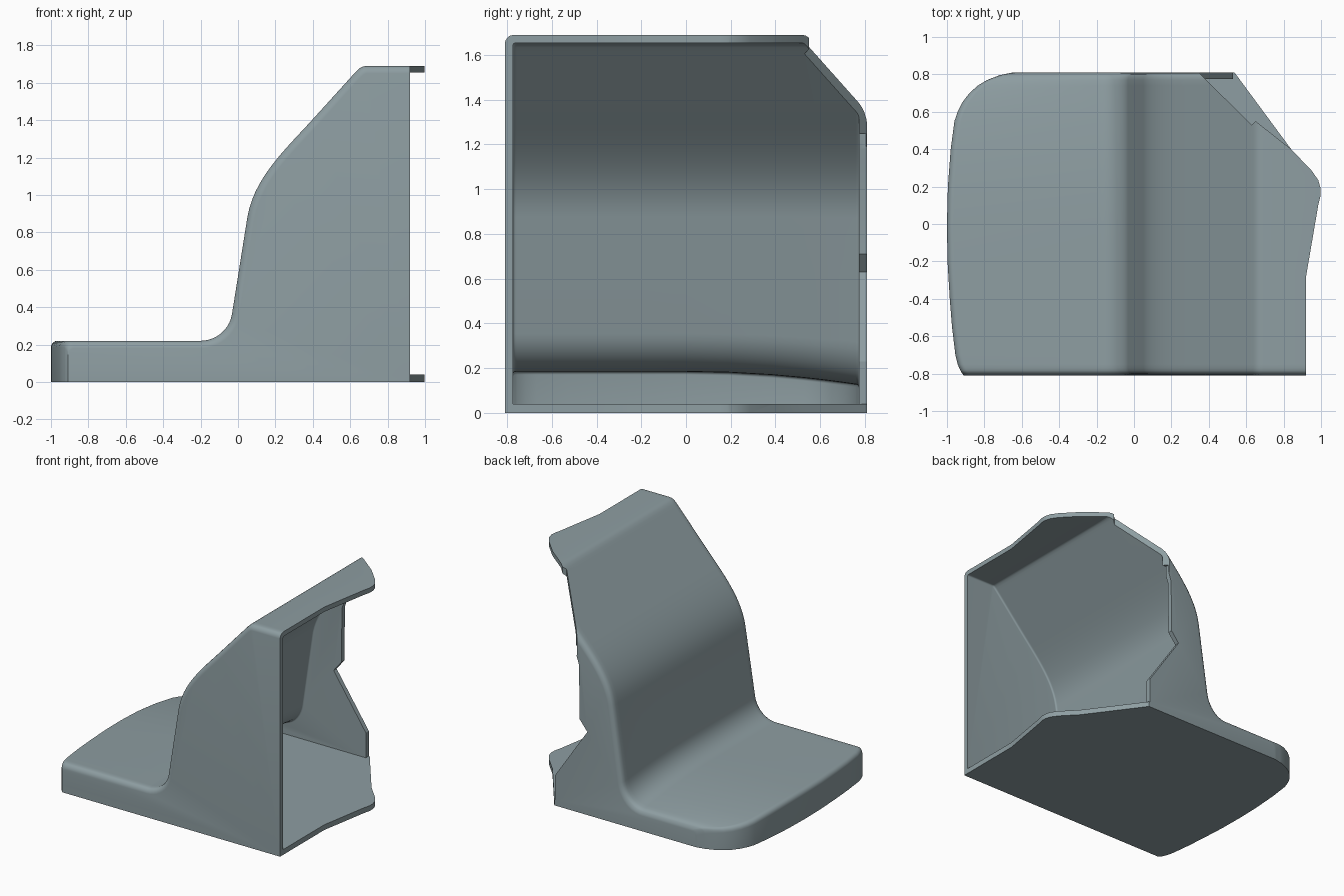
import bpy, bmesh, math
from mathutils import Vector
from mathutils.geometry import interpolate_bezier

if "Cube" in bpy.data.objects:
    bpy.data.objects.remove(bpy.data.objects["Cube"])

HALF = 0.81      # half depth
WALL = 0.036     # shell thickness

# left edge of the plan: (y, x)
LEFT = [(-.81, -.91), (-.79, -.925), (-.75, -.943), (-.7, -.955), (-.55, -.973),
        (-.4, -.985), (-.2, -.997), (0, -1), (.2, -.995), (.4, -.98), (.55, -.96),
        (.6, -.943), (.65, -.918), (.7, -.88), (.74, -.835), (.77, -.785),
        (.795, -.72), (.81, -.65)]


def left_x(y):
    for (y0, x0), (y1, x1) in zip(LEFT, LEFT[1:]):
        if y <= y1 + 1e-6:
            return x0 + (x1 - x0) * (y - y0) / (y1 - y0)
    return LEFT[-1][1]


# top line of the side profile, from the seat fillet up to the roof
line = []
for i in range(11):
    a = math.radians(-90 + 8 * i)
    line.append(Vector((-.2 + .17 * math.cos(a), .39 + .17 * math.sin(a))))
line += interpolate_bezier(Vector((.05, .88)), Vector((.085, 1.09)),
                           Vector((.25, 1.24)), Vector((.40, 1.405)), 14)
line += [Vector(p) for p in [(.615, 1.642), (.632, 1.66), (.65, 1.677), (.67, 1.687), (.69, 1.69), (1.3, 1.69)]]


def offset(t):
    """Profile line moved inwards by t."""
    out = []
    for i, p in enumerate(line):
        d = (line[min(i + 1, len(line) - 1)] - line[max(i - 1, 0)]).normalized()
        if i == 0:
            d = Vector((1, 0))
        if i == len(line) - 1:
            d = Vector((1, 0))
        out.append(p + Vector((d.y, -d.x)) * t)
    return out


def finish(name, bm):
    bmesh.ops.recalc_face_normals(bm, faces=bm.faces)
    me = bpy.data.meshes.new(name)
    bm.to_mesh(me)
    bm.free()
    ob = bpy.data.objects.new(name, me)
    bpy.context.collection.objects.link(ob)
    return ob


def loft(name, t, floor, r):
    """Closed body of profile slices along y, shrunk by t, end edges rounded by r."""
    half = HALF - t
    ys = {round(y * half / HALF, 5) for y, _ in LEFT}
    for d in (.07, .3, .6, 1):
        ys |= {round(half - d * r, 5), round(d * r - half, 5)}
    bm = bmesh.new()
    rings = []
    for y in sorted(ys):
        d = min(half - abs(y), r)
        e = r - math.sqrt(max(r * r - (r - d) ** 2, 0))
        drop = .06 * (max(y, 0) / .78) ** 2
        top = offset(t + e)
        lx = left_x(y * HALF / half) + t
        c = max(.035 - t * .6, .01)
        zt = top[0].y
        pts = [(1.3, floor), (lx, floor)]
        for k in range(6):                       # rounded left rim
            a = math.radians(18 * k)
            pts.append((lx + c - c * math.cos(a), zt - c + c * math.sin(a)))
        pts += [(p.x, p.y) for p in top]
        ring = []
        for x, z in pts:
            w = min(max((.6 - z) / .38, 0), 1) if z > floor else 0
            ring.append(bm.verts.new((x, y, z - drop * w)))
        rings.append(ring)
    n = len(rings[0])
    for a, b in zip(rings, rings[1:]):
        for i in range(n):
            j = (i + 1) % n
            bm.faces.new((a[i], a[j], b[j], b[i]))
    bm.faces.new(rings[0])
    bm.faces.new(rings[-1])
    return finish(name, bm)


def prism(name, pts, axis, lo, hi):
    """Polygon extruded along z (plan points) or y (side points)."""
    bm = bmesh.new()
    put = (lambda p, h: (p[0], p[1], h)) if axis == 'Z' else (lambda p, h: (p[0], h, p[1]))
    a = [bm.verts.new(put(p, lo)) for p in pts]
    b = [bm.verts.new(put(p, hi)) for p in pts]
    bm.faces.new(a)
    bm.faces.new(b)
    for i in range(len(pts)):
        j = (i + 1) % len(pts)
        bm.faces.new((a[i], a[j], b[j], b[i]))
    return finish(name, bm)


# curved hollow shell
shell = loft("curved_shell", 0, 0, .04)
cavity = loft("cavity_cutter", WALL, .04, .012)

# outline of the open right side
side = prism("side_cutter", [(.92, -1), (.92, -.28), (.985, .1), (.997, .15), (.998, .19),
                             (.985, .235), (.95, .285), (.84, .40), (.53, .82), (.53, 1),
                             (1.6, 1), (1.6, -1)], 'Z', -.5, 2.2)
# clipped upper back corner
corner = prism("corner_cutter", [(.34, .815), (.63, .53), (.65, .55), (.84, .40),
                                 (1.5, .40), (1.5, 1.1), (.34, 1.1)], 'Z', 1.19, 2.1)
# notched edge of the back wall
notch = prism("notch_cutter", [(1.5, .04), (.53, .04), (.53, .23), (.26, .63), (.325, .71),
                               (.33, 1.12), (.35, 1.18), (.35, 1.25), (1.5, 1.25)], 'Y', .72, 1.0)

bpy.context.view_layer.objects.active = shell
shell.select_set(True)
for cutter in (cavity, side, corner, notch):
    cutter.hide_render = True
    m = shell.modifiers.new("cut", 'BOOLEAN')
    m.operation = 'DIFFERENCE'
    m.solver = 'EXACT'
    m.object = cutter
    bpy.ops.object.modifier_apply(modifier=m.name)
for cutter in (cavity, side, corner, notch):
    bpy.data.objects.remove(cutter, do_unlink=True)

# grey blue finish
mat = bpy.data.materials.new("grey_blue")
mat.diffuse_color = (.27, .34, .36, 1)
mat.use_nodes = True
mat.node_tree.nodes["Principled BSDF"].inputs["Base Color"].default_value = mat.diffuse_color
shell.data.materials.clear()
shell.data.materials.append(mat)
bpy.ops.object.shade_smooth_by_angle(angle=math.radians(32))
